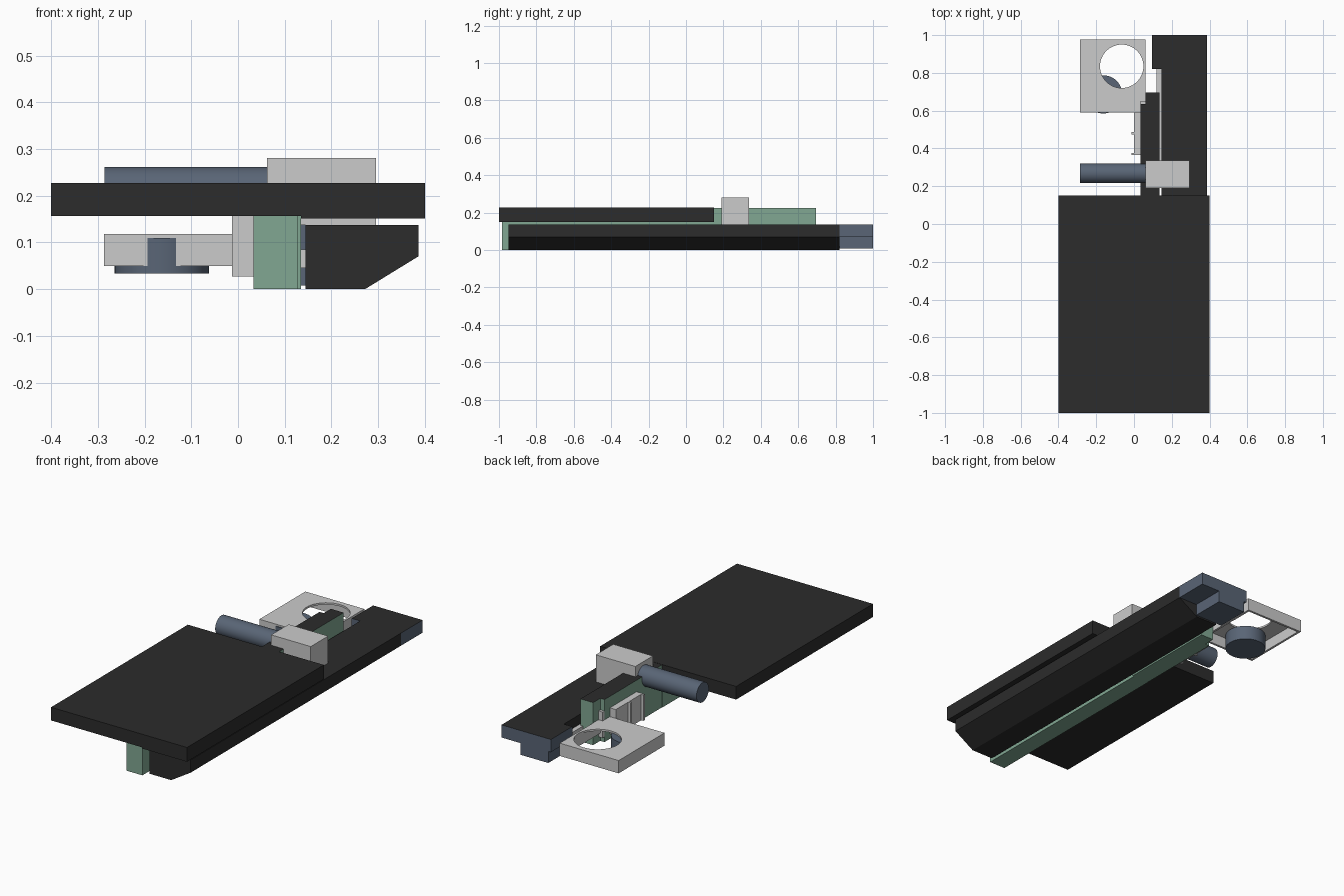
import bpy, bmesh, math
from mathutils import Matrix

if "Cube" in bpy.data.objects:
    bpy.data.objects.remove(bpy.data.objects["Cube"])


def material(name, rgb):
    m = bpy.data.materials.new(name)
    m.diffuse_color = (*rgb, 1)
    m.use_nodes = True
    m.node_tree.nodes["Principled BSDF"].inputs["Base Color"].default_value = m.diffuse_color
    return m


BLACK = material("black", (0.025, 0.025, 0.025))
GREEN = material("green", (0.22, 0.39, 0.29))
BLUE = material("slate_blue", (0.10, 0.13, 0.18))


def finish(bm, name, mat=None, top=None):
    """Turn a bmesh into an object; upward faces may take a second material."""
    bmesh.ops.recalc_face_normals(bm, faces=bm.faces)
    me = bpy.data.meshes.new(name)
    for m in (mat, top):
        if m:
            me.materials.append(m)
    if top:
        for f in bm.faces:
            f.material_index = int(f.normal.z > 0.9)
    bm.to_mesh(me)
    bm.free()
    ob = bpy.data.objects.new(name, me)
    bpy.context.collection.objects.link(ob)
    return ob


def prism(name, pts, axis, lo, hi, mat=None, top=None):
    """Extrude an x-z profile along y, or an x-y outline along z."""
    place = (lambda a, b, t: (a, t, b)) if axis == 'Y' else (lambda a, b, t: (a, b, t))
    bm = bmesh.new()
    face = bm.faces.new([bm.verts.new(place(a, b, lo)) for a, b in pts])
    new = bmesh.ops.extrude_face_region(bm, geom=[face])["geom"]
    d = (0, hi - lo, 0) if axis == 'Y' else (0, 0, hi - lo)
    bmesh.ops.translate(bm, vec=d, verts=[v for v in new if isinstance(v, bmesh.types.BMVert)])
    return finish(bm, name, mat, top)


def box(name, x, y, z, mat=None, top=None):
    pts = [(x[0], y[0]), (x[1], y[0]), (x[1], y[1]), (x[0], y[1])]
    return prism(name, pts, 'Z', z[0], z[1], mat, top)


def cylinder(name, centre, r, length, axis='Z', mat=None):
    bm = bmesh.new()
    rot = Matrix.Rotation(math.pi / 2, 4, 'Y') if axis == 'X' else Matrix()
    bmesh.ops.create_cone(bm, cap_ends=True, segments=48, radius1=r, radius2=r,
                          depth=length, matrix=Matrix.Translation(centre) @ rot)
    ob = finish(bm, name, mat)
    bpy.ops.object.select_all(action='DESELECT')
    bpy.context.view_layer.objects.active = ob
    ob.select_set(True)
    bpy.ops.object.shade_smooth_by_angle()
    return ob


def cut(ob, cutter):
    mod = ob.modifiers.new("cut", 'BOOLEAN')
    mod.operation, mod.solver, mod.object = 'DIFFERENCE', 'EXACT', cutter
    cutter.hide_render = True
    cutter.hide_set(True)


# Wide cover plate, slightly thicker above the rail
prism("cover_plate", [(-0.4, 0.157), (0.135, 0.157), (0.135, 0.151), (0.4, 0.151),
                      (0.4, 0.227), (-0.4, 0.227)], 'Y', -1, 0.15, BLACK)

# Long rail with one chamfered lower edge
prism("main_rail", [(0.145, 0), (0.272, 0), (0.386, 0.07), (0.386, 0.137),
                    (0.145, 0.137)], 'Y', -0.95, 0.82, BLACK)

# Stepped end block behind the rail
box("end_block", (0.095, 0.386), (0.82, 1), (0.07, 0.137), BLUE, BLACK)
box("end_block_foot", (0.11, 0.275), (0.82, 1), (0.008, 0.07), BLUE)

# Green side beam: low under the plate, tall behind it
box("side_beam", (0.033, 0.127), (-0.985, 0.15), (0, 0.157), GREEN)
prism("side_beam_rear", [(0.035, 0.15), (0.135, 0.15), (0.135, 0.695), (0.06, 0.695),
                         (0.06, 0.635), (0.035, 0.635)], 'Z', 0, 0.226, GREEN, BLACK)

# Connector between beam, rail and end block
box("connector", (0.12, 0.15), (0.19, 0.82), (0.045, 0.085))

# Clamp block with its side rod
box("clamp_block", (0.062, 0.295), (0.19, 0.337), (0.137, 0.281))
cylinder("side_rod", (-0.111, 0.268, 0.21), 0.052, 0.349, 'X', BLUE)

# Ribbed side panel
box("side_panel", (0, 0.036), (0.365, 0.59), (0.027, 0.165))
for i, y in enumerate((0.365, 0.475)):
    box(f"panel_rib_{i}", (-0.013, 0.01), (y, y + 0.012), (0.027, 0.165))
box("panel_end", (0.035, 0.065), (0.635, 0.65), (0.027, 0.165))

# Hollow tray with a round opening, and the dial seated under it
tray = box("ring_tray", (-0.287, 0.06), (0.59, 0.976), (0.05, 0.118))
cut(tray, box("tray_hollow", (-0.275, 0.048), (0.602, 0.964), (0.03, 0.108)))
cut(tray, cylinder("tray_hole", (-0.065, 0.835, 0.1), 0.115, 0.2))
cylinder("dial", (-0.163, 0.686, 0.071), 0.101, 0.076, 'Z', BLUE)
